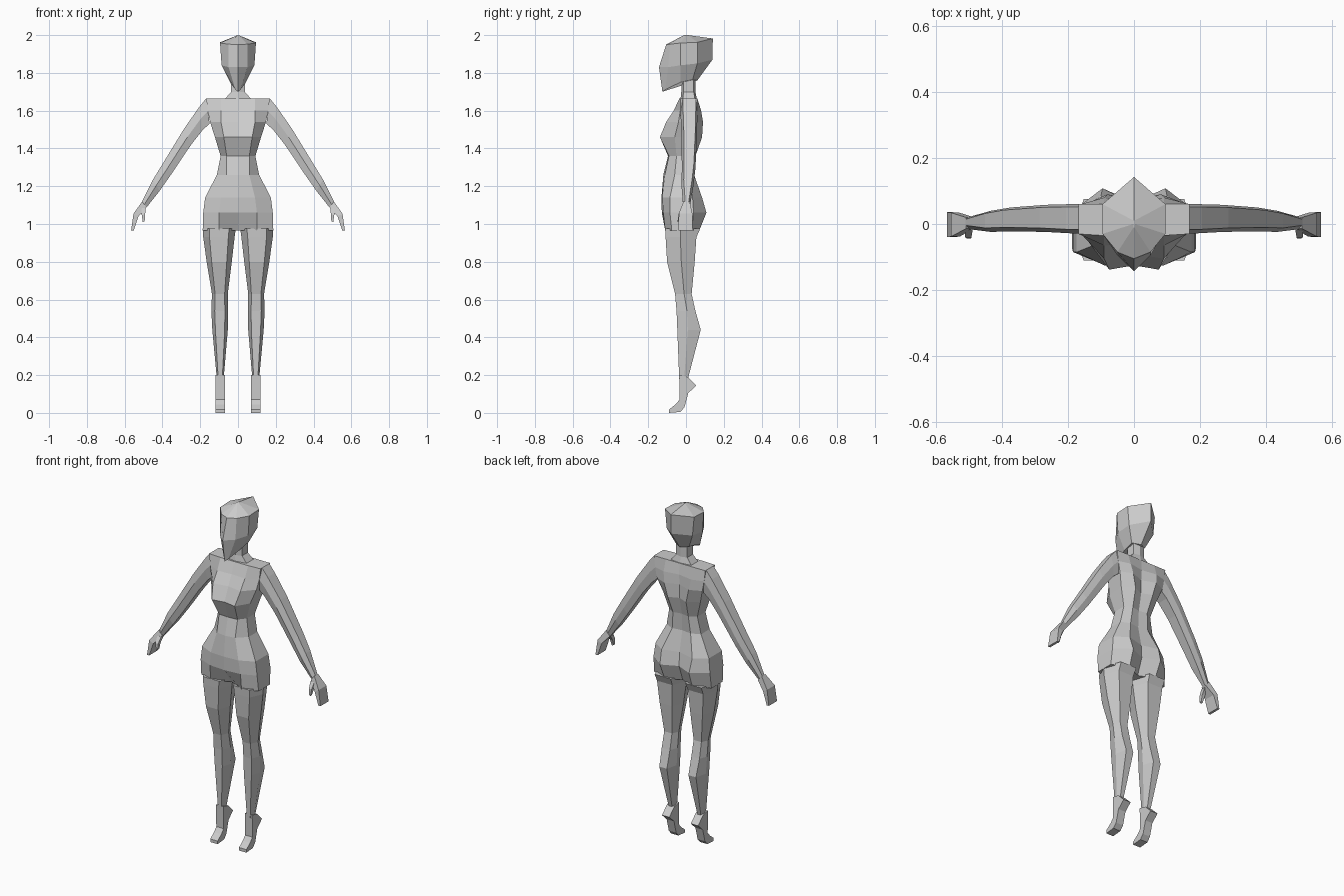
import bpy
import bmesh

skin = bpy.data.materials.new("light_grey")
skin.diffuse_color = (0.6, 0.6, 0.6, 1)


def loft(name, rings, mirror=False):
    """Skin a list of equal-length closed rings and cap both ends."""
    bm = bmesh.new()
    rows = [[bm.verts.new(p) for p in ring] for ring in rings]
    n = len(rows[0])
    for a, b in zip(rows, rows[1:]):
        for i in range(n):
            j = (i + 1) % n
            bm.faces.new((a[i], a[j], b[j], b[i]))
    bm.faces.new(rows[0])
    bm.faces.new(rows[-1][::-1])
    bmesh.ops.remove_doubles(bm, verts=bm.verts, dist=0.0005)
    bmesh.ops.recalc_face_normals(bm, faces=bm.faces)
    me = bpy.data.meshes.new(name)
    bm.to_mesh(me)
    bm.free()
    me.materials.append(skin)
    ob = bpy.data.objects.new(name, me)
    bpy.context.collection.objects.link(ob)
    if mirror:
        mod = ob.modifiers.new("mirror", 'MIRROR')
        mod.use_mirror_merge = False
    return ob


def symmetric(half):
    """Close a half ring running from front centre to back centre."""
    return half + [(-x, y, z) for x, y, z in half[-2:0:-1]]


# Torso: z, front centre y, front x/y, side x / front y / back y, back x/y, back centre y
torso = [
    (1.665, -.035, .09, -.035, .168, -.03, .06, .09, .06, .06),
    (1.60, -.06, .09, -.065, .160, -.03, .06, .09, .08, .065),
    (1.54, -.09, .09, -.105, .148, -.04, .06, .08, .09, .06),
    (1.46, -.125, .075, -.138, .122, -.06, .04, .06, .085, .06),
    (1.36, -.095, .06, -.09, .092, -.05, .025, .05, .05, .04),
    (1.26, -.12, .06, -.112, .112, -.06, .02, .06, .043, .035),
    (1.14, -.13, .09, -.125, .174, -.085, .035, .10, .085, .06),
    (1.06, -.128, .10, -.12, .184, -.085, .04, .095, .108, .065),
    (0.965, -.06, .10, -.11, .187, -.075, .03, .09, .07, .03),
]
loft("torso", [symmetric([(0, fc, z), (fx, fy, z), (w, sf, z), (w, sb, z),
                          (bx, by, z), (0, bc, z)])
               for z, fc, fx, fy, w, sf, sb, bx, by, bc in torso])

# Neck: z, half width, front y, back y
neck = [(1.65, .08, -.03, .06), (1.70, .036, -.025, .05), (1.80, .036, -.025, .05)]
loft("neck", [symmetric([(0, f, z), (w, f + .012, z), (w, b - .01, z), (0, b, z)])
              for z, w, f, b in neck])

# Head: faceted mask with a pointed chin and a ridge at the back
head = [
    [(0, -.01, 2.0), (.001, -.01, 2.0), (.002, 0, 2.0), (.001, .01, 2.0), (0, .01, 2.0)],
    [(0, -.105, 1.95), (.05, -.085, 1.952), (.095, -.03, 1.958), (.095, .06, 1.962), (0, .142, 1.982)],
    [(0, -.143, 1.83), (.05, -.095, 1.83), (.087, -.03, 1.84), (.084, .06, 1.85), (0, .14, 1.87)],
    [(0, -.125, 1.70), (.014, -.11, 1.712), (.042, -.03, 1.75), (.045, .035, 1.765), (0, .06, 1.76)],
]
loft("head", [symmetric(r) for r in head])

# Legs: z, inner x, outer x, front y, middle y, back y
leg = [
    (0.975, .012, .187, -.11, -.03, .075),
    (0.93, .018, .184, -.108, -.03, .055),
    (0.80, .033, .166, -.10, -.025, .046),
    (0.63, .054, .138, -.058, -.01, .03),
    (0.54, .052, .141, -.05, .005, .05),
    (0.44, .054, .136, -.046, .01, .078),
    (0.18, .076, .112, -.036, -.01, .01),
]


def leg_ring(z, xi, xo, f, m, b):
    d = (xo - xi) * .2
    return [(xi + d, f, z), (xo - d, f, z), (xo, m, z), (xo - d, b, z), (xi + d, b, z), (xi, m, z)]


loft("leg", [leg_ring(*r) for r in leg], mirror=True)

# Feet: tiptoe side profile (y, z) stretched across the foot
sole = [(-.036, .20), (-.034, .07), (-.055, .045), (-.09, .018), (-.09, 0),
        (-.03, .005), (-.008, .03), (.012, .105), (.055, .145), (.01, .19)]
loft("foot", [[(x, y, z) for y, z in sole] for x in (.07, .118)], mirror=True)

# Arms: upper edge x/z, lower edge x/z, front y, back y
arm = [
    (.168, 1.665, .150, 1.53, -.028, .06),
    (.205, 1.62, .185, 1.50, -.028, .06),
    (.285, 1.505, .248, 1.42, -.024, .058),
    (.395, 1.325, .352, 1.265, -.022, .05),
    (.450, 1.235, .415, 1.175, -.024, .04),
    (.510, 1.115, .484, 1.088, -.016, .022),
]


def arm_ring(xu, zu, xl, zl, f, b):
    xm, zm, m = (xu + xl) / 2, (zu + zl) / 2, (f + b) / 2
    return [(xu, f + .012, zu), (xu, b - .008, zu), (xm, b, zm),
            (xl, b - .008, zl), (xl, f + .012, zl), (xm, f, zm)]


loft("arm", [arm_ring(*r) for r in arm], mirror=True)


# Hands and thumbs: outer x/z, inner x/z, front y, back y
def quad_ring(xu, zu, xl, zl, f, b):
    return [(xu, f, zu), (xu, b, zu), (xl, b, zl), (xl, f, zl)]


hand = [(.508, 1.118, .484, 1.088, -.014, .020),
        (.553, 1.055, .527, 1.040, -.038, .034),
        (.566, .965, .552, .965, -.040, .036)]
thumb = [(.512, 1.085, .488, 1.085, -.020, .008),
         (.510, 1.050, .492, 1.050, -.042, -.018),
         (.504, 1.010, .494, 1.015, -.044, -.030)]
loft("hand", [quad_ring(*r) for r in hand], mirror=True)
loft("thumb", [quad_ring(*r) for r in thumb], mirror=True)
